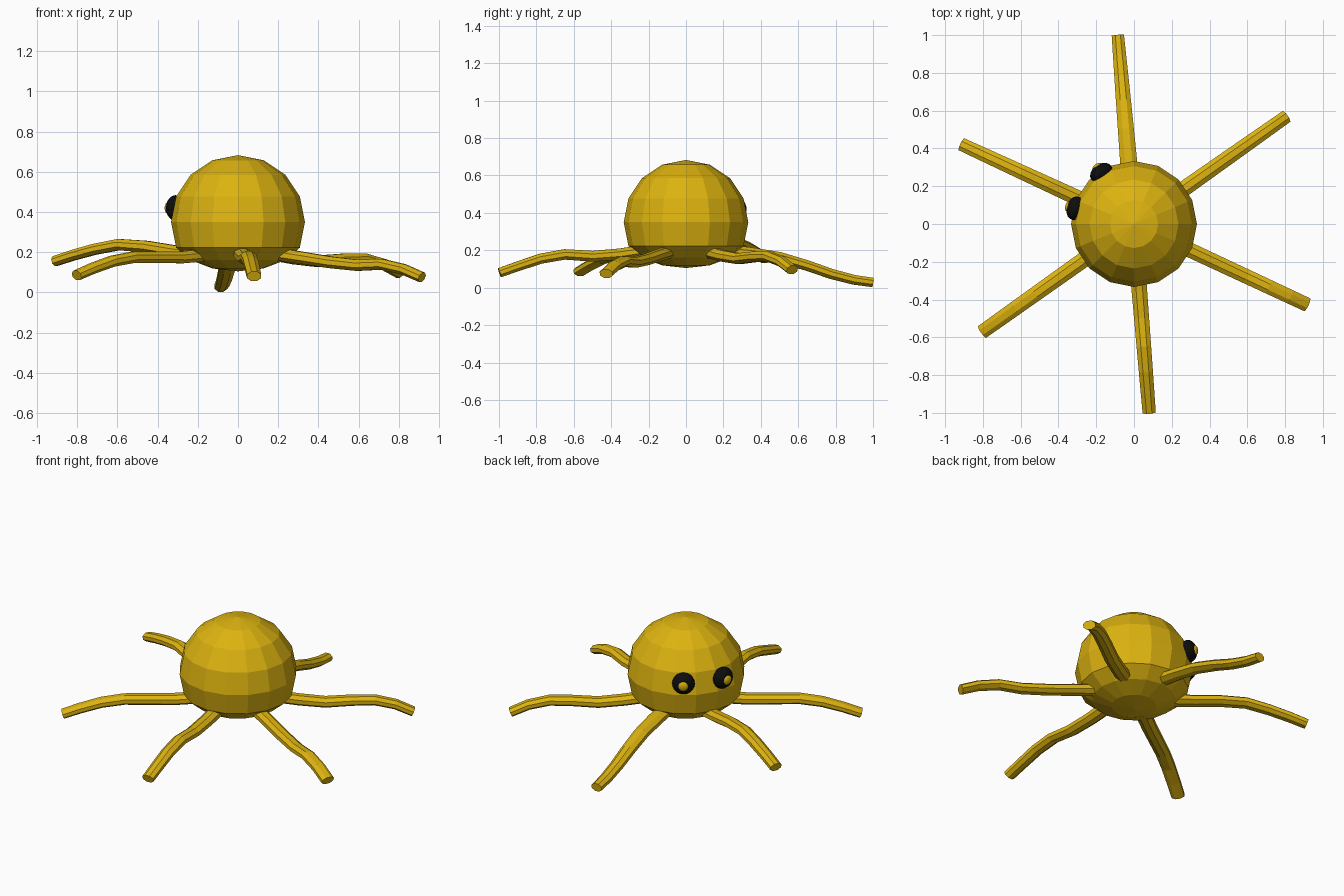
import bpy, bmesh
from math import sin, cos, pi, radians
from mathutils import Vector, Matrix

if "Cube" in bpy.data.objects:
    bpy.data.objects.remove(bpy.data.objects["Cube"])


def material(name, color):
    m = bpy.data.materials.new(name)
    m.diffuse_color = color
    m.use_nodes = True
    m.node_tree.nodes["Principled BSDF"].inputs["Base Color"].default_value = color
    return m


gold = material("golden yellow", (0.72, 0.45, 0.005, 1))
black = material("black", (0.004, 0.004, 0.004, 1))


def finish(name, bm, mat):
    bmesh.ops.recalc_face_normals(bm, faces=bm.faces)
    mesh = bpy.data.meshes.new(name)
    bm.to_mesh(mesh)
    bm.free()
    mesh.materials.append(mat)
    ob = bpy.data.objects.new(name, mesh)
    bpy.context.collection.objects.link(ob)
    return ob


# Body: faceted ball with a flattened underside
R, MID, RIM, BOTTOM = 0.333, 0.35, 0.222, 0.105
bm = bmesh.new()
bmesh.ops.create_uvsphere(bm, u_segments=16, v_segments=8, radius=R)
for v in bm.verts:
    v.co.z += MID
    if v.co.z < RIM - 0.01:
        v.co.z = RIM - (RIM - v.co.z) * (RIM - BOTTOM) / (RIM - MID + R)
finish("body", bm, gold)


# Legs: eight-sided tapering tubes that follow a wavy height profile
STATIONS = (0.22, 0.35, 0.5, 0.65, 0.78, 0.9, 1.0)


def leg(name, azimuth, reach, heights, w0, w1):
    bm = bmesh.new()
    out = Vector((cos(radians(azimuth)), sin(radians(azimuth)), 0))
    side = Vector((-out.y, out.x, 0))
    path = [out * r * reach + Vector((0, 0, z)) for r, z in zip(STATIONS, heights)]
    rings = []
    last = len(path) - 1
    for i, p in enumerate(path):
        tangent = (path[min(i + 1, last)] - path[max(i - 1, 0)]).normalized()
        up = tangent.cross(side)
        width = w0 + (w1 - w0) * i / last
        thick = 0.062 - 0.012 * i / last
        ring = []
        for k in range(8):
            a = (k + 0.5) * pi / 4
            ring.append(bm.verts.new(p + side * cos(a) * width * 0.54 + up * sin(a) * thick * 0.54))
        rings.append(ring)
    for a, b in zip(rings, rings[1:]):
        for k in range(8):
            bm.faces.new((a[k], a[(k + 1) % 8], b[(k + 1) % 8], b[k]))
    bm.faces.new(rings[0])
    bm.faces.new(rings[-1])
    finish(name, bm, gold)


leg("front_leg", -85.4, 1.0, (0.2, 0.18, 0.168, 0.178, 0.155, 0.115, 0.08), 0.085, 0.07)
leg("front_left_leg", -25.0, 1.01, (0.19, 0.172, 0.15, 0.135, 0.14, 0.115, 0.075), 0.08, 0.075)
leg("back_left_leg", 35.2, 0.985, (0.19, 0.17, 0.155, 0.165, 0.167, 0.14, 0.095), 0.085, 0.07)
leg("back_leg", 94.9, 1.002, (0.2, 0.185, 0.162, 0.118, 0.073, 0.042, 0.028), 0.095, 0.065)
leg("back_right_leg", 155.2, 1.005, (0.19, 0.205, 0.228, 0.238, 0.215, 0.185, 0.155), 0.085, 0.07)
leg("front_right_leg", 215.4, 0.985, (0.185, 0.175, 0.175, 0.175, 0.155, 0.12, 0.085), 0.085, 0.075)


# Eyes: flattened black domes, each with a small golden pupil
def dome(name, azimuth, distance, depth, radius, mat):
    bm = bmesh.new()
    bmesh.ops.create_uvsphere(bm, u_segments=20, v_segments=10, radius=1)
    place = (Matrix.Rotation(radians(azimuth), 4, "Z")
             @ Matrix.Translation((distance, 0, 0.42))
             @ Matrix.Diagonal((depth, radius, radius, 1))
             @ Matrix.Rotation(pi / 2, 4, "Y"))
    bm.transform(place)
    finish(name, bm, mat)


for label, azimuth in (("left", 122.5), ("right", 165)):
    dome(label + "_eye", azimuth, 0.322, 0.046, 0.064, black)
    dome(label + "_pupil", azimuth, 0.362, 0.014, 0.028, gold)
